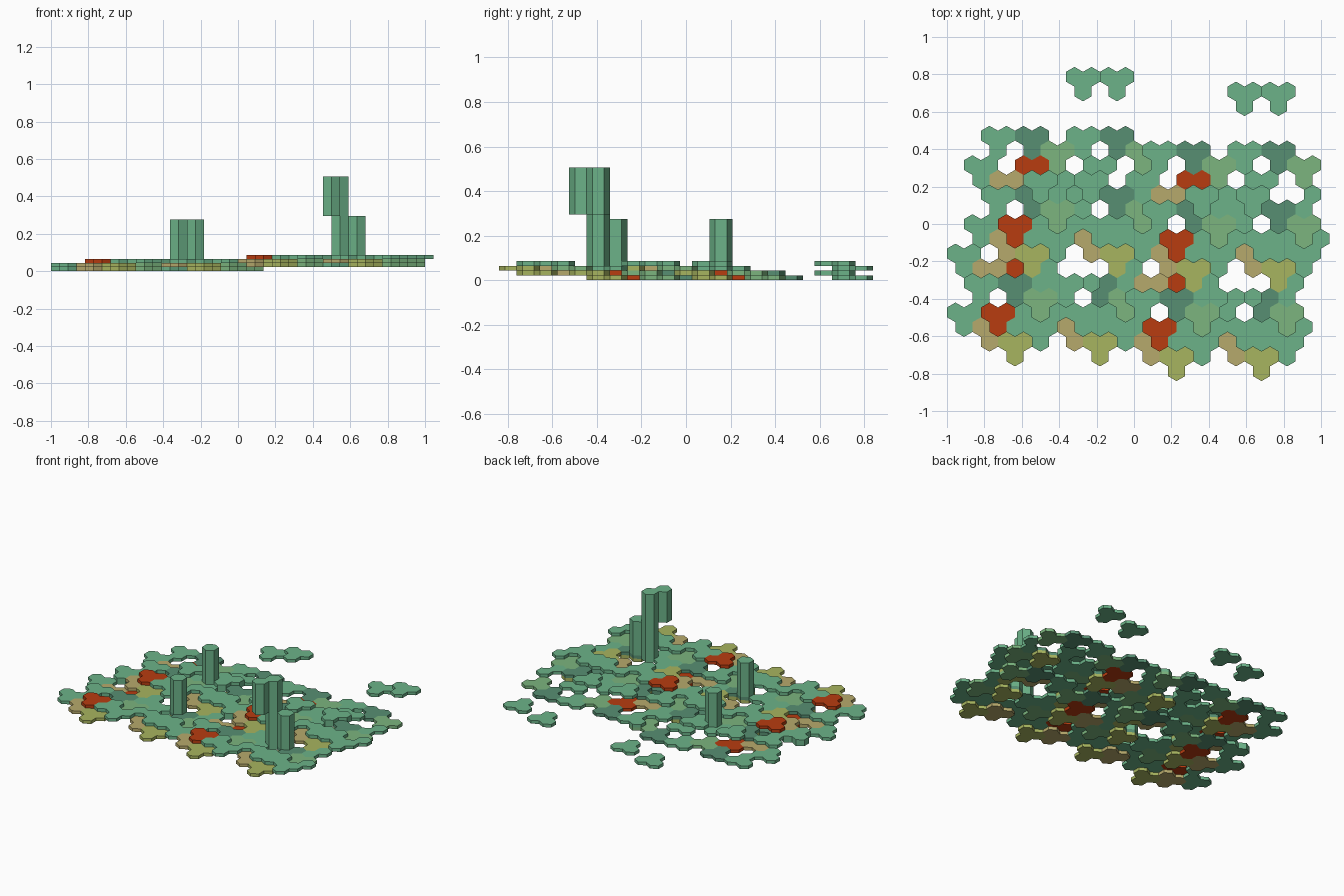
import bpy, bmesh, math

if "Cube" in bpy.data.objects:
    bpy.data.objects.remove(bpy.data.objects["Cube"])

W = 1 / 22               # half a hexagon width
R = 2 * W / math.sqrt(3)  # hexagon radius
T = 0.0213               # layer thickness

COLOURS = {
    "green": (0.15, 0.45, 0.25), "dark_green": (0.095, 0.275, 0.17),
    "light_green": (0.20, 0.46, 0.21), "tan": (0.47, 0.40, 0.15),
    "olive": (0.39, 0.46, 0.115), "red": (0.48, 0.045, 0.005),
}
MATS = {}
for name, c in COLOURS.items():
    m = bpy.data.materials.new(name)
    m.diffuse_color = (*c, 1)
    m.use_nodes = True
    m.node_tree.nodes["Principled BSDF"].inputs["Base Color"].default_value = m.diffuse_color
    MATS[name] = m


def centre(u, r):
    return -1 + u * W, (r - 10) * 1.5 * R


def ring(u, r):
    x, y = centre(u, r)
    return [(x + R * math.cos(math.radians(60 * k - 30)),
             y + R * math.sin(math.radians(60 * k - 30))) for k in range(6)]


# neighbour across each hexagon side
SIDES = [(2, 0), (1, 1), (-1, 1), (-2, 0), (-1, -1), (1, -1)]


def build(name, colour, cells, z0, z1, solid):
    """Prisms over the cells, with walls only where no neighbour touches."""
    bm = bmesh.new()
    for u, r in cells:
        pts = ring(u, r)
        lo = [bm.verts.new((x, y, z0)) for x, y in pts]
        hi = [bm.verts.new((x, y, z1)) for x, y in pts]
        bm.faces.new(hi)
        bm.faces.new(lo[::-1])
        for k, (du, dr) in enumerate(SIDES):
            if (u + du, r + dr) not in solid:
                n = (k + 1) % 6
                bm.faces.new((lo[k], lo[n], hi[n], hi[k]))
    bmesh.ops.remove_doubles(bm, verts=bm.verts, dist=0.0005)
    me = bpy.data.meshes.new(name)
    bm.to_mesh(me)
    bm.free()
    me.materials.append(MATS[colour])
    bpy.context.collection.objects.link(bpy.data.objects.new(name, me))


layers = {k: {} for k in range(4)}


def cell(layer, u, r, colour):
    layers[layer].setdefault((u, r), colour)


def tile(layer, u, r, colour):
    # three hexagons: two on top, one below
    for c in ((u, r), (u + 2, r), (u + 1, r - 1)):
        cell(layer, *c, colour)


def half(du, dr, dl):
    """One half of the terrain."""
    for j in range(2):
        a, b = du - 2 * j, dr - 6 * j
        # tiles that occur once per strip
        tile(dl, a + 3, b + 14, "green")
        tile(dl, a + 6, b + 13, "tan")
        tile(dl, a + 9, b + 14, "red")
        tile(dl + 1, a + 3, b + 10, "green")
        tile(dl + 2, a + 7, b + 10, "red")
        tile(dl + 2, a + 17, b + 10, "green")
        for i in range(2):
            s = a + 10 * i
            # lower chains
            for lay, row in ((0, 16), (1, 12)):
                tile(dl + lay, s + 5, b + row, "green")
                tile(dl + lay, s + 9, b + row, "dark_green")
                tile(dl + lay, s + 12, b + row - 1, "light_green")
            tile(dl, s + 9, b + 12, "olive")
            # front-facing chain
            tile(dl + 1, s + 6, b + 9, "tan")
            tile(dl + 1, s + 9, b + 8, "olive")
            # raised green tiles
            tile(dl + 2, s + 12, b + 9, "green")
            for c in ((11, 10), (10, 9), (15, 10)):
                cell(dl + 2, s + c[0], b + c[1], "green")
            for c in ((14, 13), (13, 12)):
                cell(dl + 1, s + c[0], b + c[1], "green")
    tile(dl + 2, du + 10, dr + 13, "green")
    tile(dl + 2, du + 16, dr + 13, "green")
    tile(dl + 1, du + 17, dr + 14, "green")
    # separate islands at the back
    tile(dl, du + 15, dr + 20, "green")
    tile(dl + 2, du + 19, dr + 20, "green")


half(0, 0, 0)
half(19, -1, 1)

# terrain objects, one per layer and colour
for k, cells in layers.items():
    for colour in COLOURS:
        own = [c for c, col in cells.items() if col == colour]
        if own:
            build(f"terrain_{colour}_layer_{k}", colour, own, k * T, (k + 1) * T, cells)

# tall hexagonal columns
for n, (u, r, z0, z1) in enumerate([
        (15, 12, 2 * T, 0.275), (17, 6, 2 * T, 0.275),
        (33, 4, 0.295, 0.505), (34, 5, 3 * T, 0.505), (36, 5, 3 * T, 0.295)]):
    build(f"column_{n + 1}", "green", [(u, r)], z0, z1, {})
